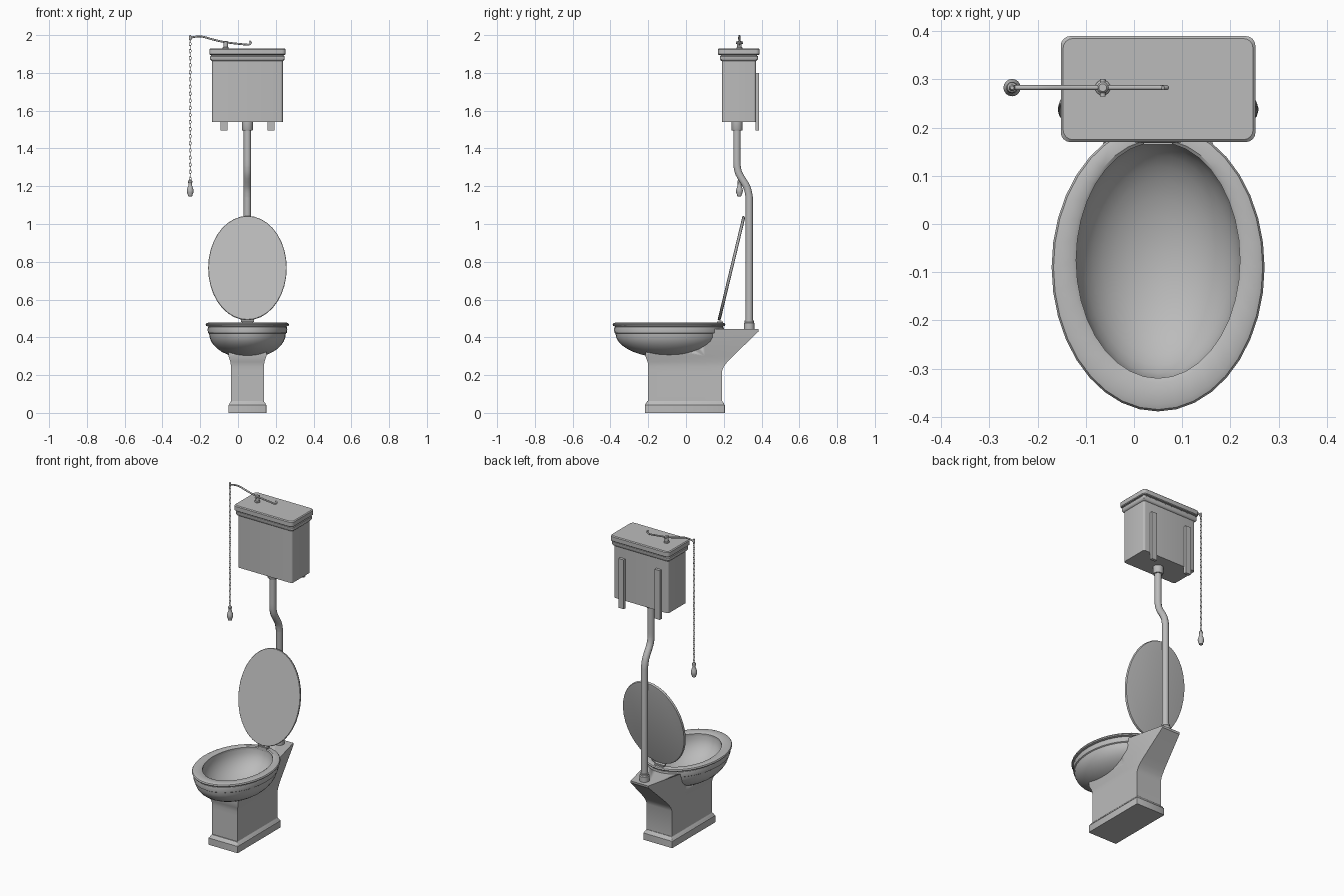
import bpy, bmesh, math
from mathutils import Matrix

if "Cube" in bpy.data.objects:
    bpy.data.objects.remove(bpy.data.objects["Cube"])

CX = 0.05
SEG = 36
mat = bpy.data.materials.new("grey porcelain")
mat.diffuse_color = (0.5, 0.5, 0.5, 1)
mat.use_nodes = True
mat.node_tree.nodes["Principled BSDF"].inputs["Base Color"].default_value = mat.diffuse_color


def finish(ob, angle=35):
    bpy.ops.object.select_all(action='DESELECT')
    ob.select_set(True)
    bpy.context.view_layer.objects.active = ob
    if ob.type == 'CURVE':
        bpy.ops.object.convert(target='MESH')
        ob = bpy.context.object
    ob.data.materials.clear()
    ob.data.materials.append(mat)
    bpy.ops.object.shade_smooth_by_angle(angle=math.radians(angle))
    return ob


def loft(name, rings, closed=False, matrix=None):
    """Skin a stack of equal-length rings; cap the ends unless closed."""
    bm = bmesh.new()
    vs = [[bm.verts.new(p) for p in r] for r in rings]
    n = len(rings[0])
    pairs = list(zip(vs, vs[1:])) + ([(vs[-1], vs[0])] if closed else [])
    for a, b in pairs:
        for i in range(n):
            j = (i + 1) % n
            bm.faces.new((a[i], a[j], b[j], b[i]))
    if not closed:
        bm.faces.new(vs[0][::-1])
        bm.faces.new(vs[-1])
    bmesh.ops.recalc_face_normals(bm, faces=bm.faces)
    if matrix:
        bm.transform(matrix)
    me = bpy.data.meshes.new(name)
    bm.to_mesh(me)
    ob = bpy.data.objects.new(name, me)
    bpy.context.collection.objects.link(ob)
    return finish(ob)


def ellipse(a, b, z, cx=CX, cy=-0.09, n=SEG):
    t = [2 * math.pi * i / n for i in range(n)]
    return [(cx + a * math.cos(u), cy + b * math.sin(u), z) for u in t]


def round_rect(hx, y0, y1, z, r=0.012, n=4):
    cy, hy, pts = (y0 + y1) / 2, (y1 - y0) / 2, []
    for k, (sx, sy) in enumerate([(1, 1), (-1, 1), (-1, -1), (1, -1)]):
        for i in range(n + 1):
            u = math.pi / 2 * (k + i / n)
            pts.append((CX + sx * (hx - r) + r * math.cos(u),
                        cy + sy * (hy - r) + r * math.sin(u), z))
    return pts


def lathe(name, x, y, profile, n=16):
    return loft(name, [ellipse(r, r, z, x, y, n) for r, z in profile])


def box(name, x0, x1, y0, y1, z0, z1):
    return loft(name, [[(x0, y0, z), (x1, y0, z), (x1, y1, z), (x0, y1, z)] for z in (z0, z1)])


def tube(name, paths, r, cyclic=False, res=2):
    cu = bpy.data.curves.new(name, 'CURVE')
    cu.dimensions = '3D'
    cu.bevel_depth, cu.bevel_resolution, cu.use_fill_caps = r, res, True
    for pts in paths:
        s = cu.splines.new('POLY')
        s.points.add(len(pts) - 1)
        for p, c in zip(s.points, pts):
            p.co = (*c, 1)
        s.use_cyclic_u = cyclic
    ob = bpy.data.objects.new(name, cu)
    bpy.context.collection.objects.link(ob)
    return finish(ob, 50)


def smooth_path(pts, steps=6):
    """Catmull-Rom through the given points."""
    p = [pts[0]] + pts + [pts[-1]]
    out = []
    for a, b, c, d in zip(p, p[1:], p[2:], p[3:]):
        for i in range(steps):
            t = i / steps
            out.append(tuple(0.5 * (2*q + (r-o)*t + (2*o-5*q+4*r-s)*t*t + (3*q-o-3*r+s)*t**3)
                             for o, q, r, s in zip(a, b, c, d)))
    return out + [pts[-1]]


# Bowl: outer shell, stepped lip, hollow inside
arcs = [math.radians(a) for a in (4, 12, 22, 32, 42, 52, 62, 72, 82, 90)]
outer = [ellipse(.203 * math.sin(a), .283 * math.sin(a), .42 - .13 * math.cos(a)) for a in arcs]
lip = [ellipse(a, a + .08, z) for a, z in ((.209, .424), (.211, .44), (.209, .455), (.2, .46))]


def cavity(grow):
    return [ellipse((.172 + grow) * math.sin(a), (.247 + grow) * math.sin(a),
                    .46 - (.15 + grow / 2) * math.cos(a), cy=-.075) for a in arcs]


loft("bowl", outer + lip + cavity(0)[::-1])

# Seat ring
seat = [ellipse(.17, .245, .46, cy=-.075), ellipse(.208, .288, .458), ellipse(.218, .296, .461),
        ellipse(.221, .299, .467), ellipse(.217, .295, .474), ellipse(.207, .284, .478),
        ellipse(.178, .253, .477, cy=-.077), ellipse(.17, .245, .472, cy=-.075)]
loft("seat", seat, closed=True)

# Raised lid, leaning back on the pipe
tilt = Matrix.Translation((CX, .241, .766)) @ Matrix.Rotation(math.radians(76.5), 4, 'X')
loft("lid", [ellipse(.208 - d, .283 - d, z, 0, 0)
             for d, z in ((.012, -.008), (.003, -.006), (0, 0), (0, .006), (.002, .008))], matrix=tilt)

# Hinge
box("hinge_block", CX - .03, CX + .03, .165, .195, .465, .485)
tube("hinge_pin", [[(CX - .034, .18, .487), (CX + .034, .18, .487)]], .007)

# Pedestal: column flaring back into the pipe shelf (z, front, middle, back widths, front y, back y)
ped = []
for z, hf, hm, hb, yf, yb in ((.055, .087, .087, .087, -.2, .19), (.22, .087, .087, .087, -.2, .19),
                              (.245, .087, .087, .086, -.2, .2), (.27, .09, .09, .084, -.203, .219),
                              (.3, .1, .1, .08, -.215, .248), (.43, .1, .128, .062, -.2, .383),
                              (.443, .1, .13, .06, -.2, .385)):
    ped.append([(CX - hf, yf, z), (CX + hf, yf, z), (CX + hm, .1, z),
                (CX + hb, yb, z), (CX - hb, yb, z), (CX - hm, .1, z)])
pedestal = loft("pedestal", ped)
cutter = loft("cutter", cavity(.008) + [ellipse(.18, .255, .5, cy=-.075)])
cutter.hide_render = True
mod = pedestal.modifiers.new("hollow", 'BOOLEAN')
mod.operation, mod.object, mod.solver = 'DIFFERENCE', cutter, 'EXACT'
bpy.context.view_layer.objects.active = pedestal
bpy.ops.object.modifier_apply(modifier="hollow")
bpy.data.objects.remove(cutter)

# Plinth with stepped moulding
loft("plinth", [round_rect(h, -.118 - h, .106 + h, z, .003, 2)
                for h, z in ((.1, 0), (.1, .042), (.096, .046), (.094, .052), (.09, .056), (.087, .062))])

# Cistern body, moulding and cover
loft("cistern", [round_rect(.187, .19, .37, z) for z in (1.54, 1.88)])
loft("cistern_moulding", [round_rect(.187 + d, .19 - d, .37 + d, z)
                          for d, z in ((0, 1.862), (.006, 1.866), (.01, 1.872), (.01, 1.888), (.005, 1.892),
                                       (.005, 1.897))])
loft("cistern_cover", [round_rect(.202 - d, .17 + d, .39 - d, z, .02)
                       for d, z in ((.004, 1.895), (0, 1.899), (0, 1.925), (.005, 1.93))])

# Wall brackets
for s, side in ((-1, "left"), (1, "right")):
    x = CX + s * .124
    box("bracket_" + side, x - .018, x + .018, .368, .387, 1.495, 1.8)

# Flush pipe with collars
pipe = [(CX, .27, 1.54), (CX, .27, 1.34)]
pipe += smooth_path([(CX, .27, 1.31), (CX, .281, 1.265), (CX, .322, 1.195), (CX, .335, 1.14)], 4)
pipe += [(CX, .335, .44)]
tube("flush_pipe", [pipe], .02, res=3)
lathe("upper_collar", CX, .27, ((.027, 1.495), (.03, 1.5), (.03, 1.545)))
lathe("lower_collar", CX, .335, ((.028, .44), (.028, .475), (.024, .48), (.024, .49)))

# Lever with pivot
LY = .283
lever = smooth_path([(-.253, LY, 1.982), (-.235, LY, 1.99), (-.19, LY, 1.992), (-.13, LY, 1.976),
                     (-.065, LY, 1.962), (.04, LY, 1.95), (.06, LY, 1.951), (.068, LY, 1.96), (.06, LY, 1.968)])
tube("lever", [lever], .005)
lathe("lever_post", -.065, LY, ((.016, 1.928), (.016, 1.934), (.012, 1.938), (.012, 1.965), (.008, 1.97)))
tube("lever_pin", [[(-.065, LY - .018, 1.96), (-.065, LY + .018, 1.96)]], .006)
lathe("lever_tip", -.253, LY, ((.004, 1.972), (.007, 1.978), (.007, 1.99), (.004, 2.0)), 10)

# Chain: alternating links
links = []
for k in range(40):
    z = 1.972 - k * .0188
    ring = []
    for i in range(10):
        u = 2 * math.pi * i / 10
        w, h = .005 * math.cos(u), .0115 * math.sin(u)
        ring.append((-.253 + (w if k % 2 else 0), LY + (0 if k % 2 else w), z + h))
    links.append(ring)
tube("chain", links, .0016, True, 1)

# Pull handle
lathe("pull_handle", -.253, LY, ((.004, 1.145), (.012, 1.148), (.012, 1.155), (.017, 1.165), (.018, 1.178),
                                 (.015, 1.19), (.01, 1.203), (.009, 1.215), (.012, 1.222), (.01, 1.23), (.004, 1.235)))
